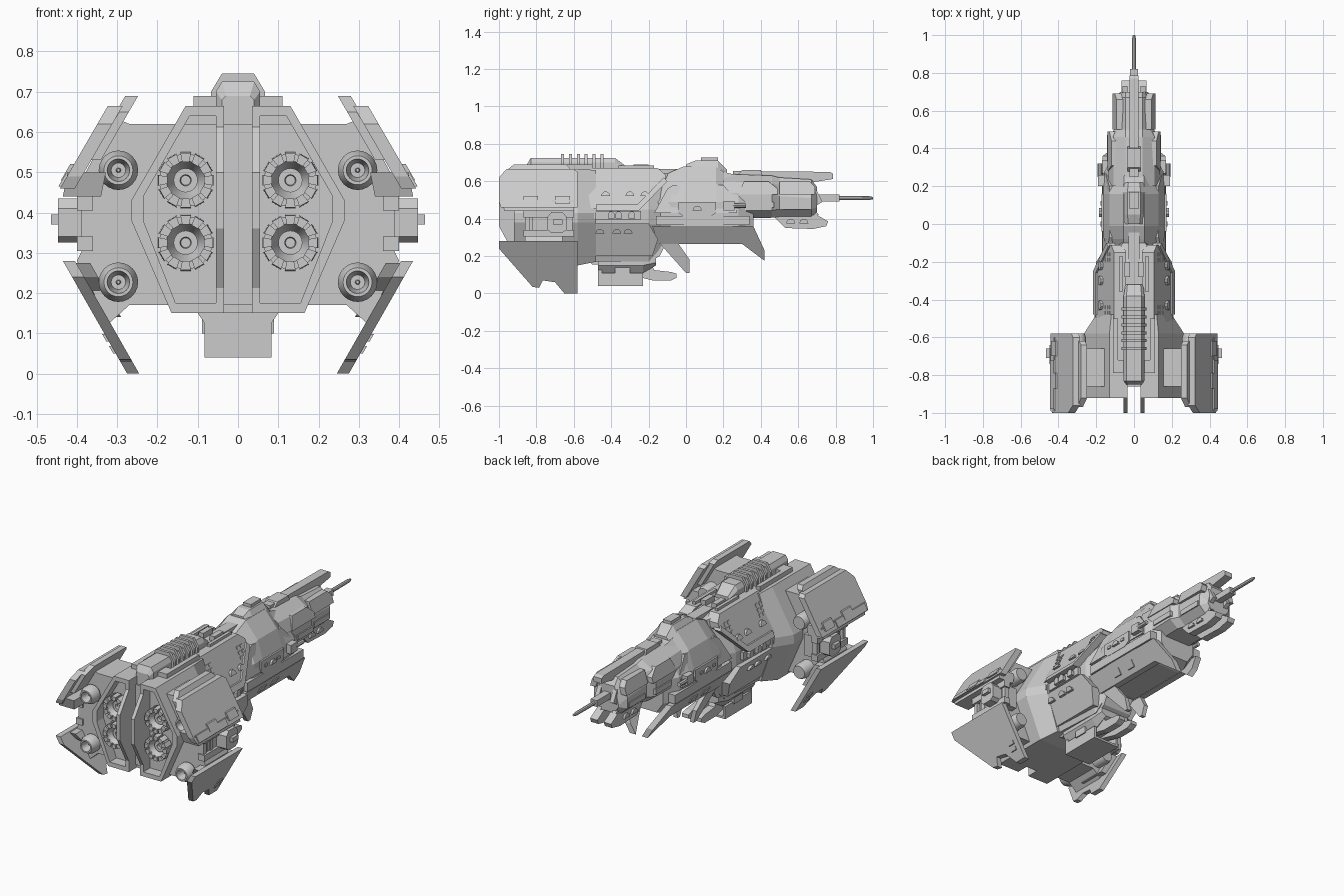
import bpy, bmesh, math

def make(name, verts, faces, smooth=False):
    me = bpy.data.meshes.new(name)
    me.from_pydata(verts, [], faces)
    bm = bmesh.new(); bm.from_mesh(me)
    bmesh.ops.recalc_face_normals(bm, faces=bm.faces)
    bm.to_mesh(me); bm.free()
    ob = bpy.data.objects.new(name, me)
    bpy.context.collection.objects.link(ob)
    if smooth:
        bpy.ops.object.select_all(action='DESELECT')
        ob.select_set(True); bpy.context.view_layer.objects.active = ob
        bpy.ops.object.shade_smooth_by_angle(angle=math.radians(30))
    return ob

def stack(name, rings, caps=True, mirror=False, smooth=False):
    """Skin a list of equal-length rings; optionally add the x-mirrored copy."""
    verts, faces, n = [], [], len(rings[0])
    for s in ((1, -1) if mirror else (1,)):
        o = len(verts)
        verts += [(s * x, y, z) for r in rings for x, y, z in r]
        for i in range(len(rings) - 1):
            for j in range(n):
                a, b = o + i * n + j, o + i * n + (j + 1) % n
                faces.append((a, b, b + n, a + n))
        if caps:
            faces += [tuple(range(o, o + n)), tuple(range(o + (len(rings) - 1) * n, o + len(rings) * n))]
    return make(name, verts, faces, smooth)

def prism(name, pts, x0, x1, k=0, z0=0, mirror=True):
    """Side profile (y, z) extruded over x, leaning by k per unit z."""
    return stack(name, [[(x + k * (z - z0), y, z) for y, z in pts] for x in (x0, x1)], mirror=mirror)

def box(name, x, y, z, k=0, mirror=True):
    pts = [(y[0], z[0]), (y[1], z[0]), (y[1], z[1]), (y[0], z[1])]
    return prism(name, pts, x[0], x[1], k, z[0], mirror)

def loft(name, stations):
    """Stations (y, half section from top to bottom)."""
    return stack(name, [[(x, y, z) for x, z in h] + [(-x, y, z) for x, z in reversed(h)] for y, h in stations])

def lathe(name, cx, cz, prof, n=24, mirror=True):
    ring = lambda r, y: [(cx + r * math.cos(2 * math.pi * i / n), y, cz + r * math.sin(2 * math.pi * i / n)) for i in range(n)]
    return stack(name, [ring(r, y) for r, y in prof], mirror=mirror, smooth=n > 8)

# Rear hull and arm block carrying the wings
HEX = [(.13, .665), (.265, .43), (.265, .38), (.165, .15)]
loft("rear_hull", [(-.85, HEX), (-.58, HEX), (-.48, [(.12, .66), (.2, .43), (.2, .38), (.13, .17)])])
loft("wing_arms", [(y, [(.27, .62), (.305, .635), (.40, .46), (.37, .41), (.37, .34), (.40, .28), (.32, .125), (.27, .17)]) for y in (-.86, -.66)])
box("arm_joint", (.3, .385), (-.82, -.62), (.31, .43))

# Engine frames with recessed bays
out = [(.035, .665), (.13, .665), (.265, .43), (.265, .38), (.165, .15), (.035, .15)]
inn = [(.055, .64), (.12, .64), (.235, .44), (.235, .38), (.155, .175), (.055, .175)]
stack("engine_frame", [[(x, y, z) for x, z in l] for l, y in ((out, -.84), (out, -.92), (inn, -.92), (inn, -.84))], mirror=True)
prism("engine_divider", [(-.9, .64), (-1, .5), (-1, .36), (-.9, .175)], .035, .055)

# Main thrusters with toothed rims, and small side nozzles
for z in (.48, .325):
    lathe("main_thruster", .13, z, [(.05, -.84), (.066, -.905), (.048, -.905), (.03, -.86), (.03, -.885), (.014, -.885), (.012, -.87)])
    for i in range(12):
        a = 2 * math.pi * i / 12
        def seg(y, r0, r1):
            return [(.13 + r * math.cos(a + d), y, z + r * math.sin(a + d))
                    for r, d in ((r0, -.19), (r1, -.19), (r1, .19), (r0, .19))]
        stack("thruster_tooth", [seg(-.87, .052, .071), seg(-.92, .046, .069)], mirror=True)
for z in (.505, .227):
    lathe("side_nozzle", .297, z, [(.035, -.58), (.042, -.6), (.042, -.86), (.049, -.87), (.049, -.9), (.036, -.93),
                                   (.028, -.93), (.018, -.88), (.006, -.88), (.004, -.9)])

# Upper wings: outer armour, inner layer, lower lip
K = -.58
prism("upper_wing", [(-1, .49), (-.99, .46), (-.58, .46), (-.58, .65), (-.6, .665), (-.96, .665), (-1, .62)], .405, .442, K, .46)
prism("upper_wing_plate", [(-.97, .53), (-.62, .53), (-.62, .67), (-.64, .69), (-.92, .69), (-.97, .65)], .358, .39, K, .5)
prism("upper_wing_lip", [(-.97, .44), (-.6, .44), (-.6, .5), (-.99, .5)], .34, .435, -.2, .44)
box("upper_wing_strip", (.43, .446), (-.98, -.72), (.465, .5), K)
for y in (-.83, -.66):
    box("wing_latch", (.42, .44), (y - .04, y + .04), (.48, .52), K)
# Lower wings with notched tips
L = .57
prism("lower_wing", [(-1, .28), (-1, .24), (-.82, .035), (-.785, .03), (-.765, .07), (-.70, .06), (-.65, 0), (-.58, 0), (-.58, .28)],
      .405, .435, L, .28)
prism("lower_wing_root", [(-.92, .275), (-.9, .24), (-.78, .14), (-.62, .14), (-.62, .275)], .37, .41, L, .28)
for z in (.05, .08):
    box("lower_wing_vent", (.285 + (z - .05) * L, .31 + (z - .05) * L), (-.65, -.61), (z, z + .018), L)
# Side pods between the wings
prism("side_pod", [(-.74, .34), (-.72, .325), (-.66, .325), (-.64, .34), (-.64, .41), (-.66, .435), (-.72, .435), (-.74, .41)], .375, .447)
box("pod_cap", (.44, .465), (-.71, -.66), (.37, .395))
box("pod_rail", (.36, .4), (-.87, -.6), (.405, .44))
box("pod_rail", (.36, .4), (-.87, -.6), (.305, .34))
for y in (-.85, -.79, -.62):
    box("pod_clamp", (.36, .39), (y - .012, y + .012), (.32, .42))

# Middle hull: core, armour panels, machinery band
loft("middle_hull", [(-.56, [(.1, .66), (.185, .45), (.185, .37), (.12, .17)]), (-.2, [(.1, .66), (.17, .45), (.17, .37), (.1, .17)]),
                     (-.1, [(.06, .64), (.12, .45), (.12, .37), (.08, .28)])])
prism("upper_armour", [(-.56, .455), (-.26, .455), (-.11, .6), (-.11, .635), (-.15, .67), (-.56, .67)], .14, .204, -.46, .455)
prism("armour_edge", [(-.48, .445), (-.25, .445), (-.1, .6), (-.12, .62), (-.26, .475), (-.48, .475)], .17, .213, -.46, .455)
prism("lower_armour", [(-.56, .2), (-.56, .375), (-.2, .375), (-.15, .29), (-.18, .2)], .14, .2, .38, .375)
box("machinery_band", (.15, .19), (-.54, -.24), (.395, .44))
for y in (-.5, -.4, -.36, -.29):
    prism("machinery_block", [(y - .018, .4), (y + .018, .4), (y + .018, .425), (y + .008, .437), (y - .008, .437), (y - .018, .425)], .18, .208)

def dome(y, z, x, k):
    prism("window_hood", [(y - .024, z), (y + .024, z), (y + .02, z + .014), (y + .008, z + .024), (y - .008, z + .024), (y - .02, z + .014)], x - .02, x + .014, k, z)
for y in (-.43, -.3, -.22):
    dome(y, .52, .173, -.46)
for y in (-.46, -.37, -.31):
    dome(y, .32, .179, .38)
for y in (-.47, -.44, -.19, -.16):
    for z in (.565, .59, .615):
        box("small_window", (.194 - .46 * (z - .455), .211 - .46 * (z - .455)), (y - .009, y + .009), (z - .008, z + .008), -.46)
box("deck_rail", (.06, .078), (-.36, -.17), (.65, .685))
box("deck_plate", (.085, .11), (-.79, -.5), (.65, .69))
box("deck_hatch", (.02, .05), (-.28, -.2), (.65, .69))

# Dorsal spine with ribs
S = [(.04, .725), (.055, .7), (.055, .66)]
loft("dorsal_spine", [(-.85, [(.03, .69), (.04, .68), (.04, .66)]), (-.83, S), (-.38, S), (-.32, [(.035, .68), (.045, .67), (.05, .65)])])
loft("dorsal_base", [(y, [(.1, .69), (.11, .68), (.11, .65)]) for y in (-.79, -.72)])
for i in range(6):
    y = -.66 + i * .042
    loft("dorsal_rib", [(v, [(.04, .745), (.067, .7), (.067, .66)]) for v in (y - .008, y + .008)])

# Belly hangar and its guns
loft("hangar_neck", [(-.47, [(.1, .19), (.1, .15), (.065, .1)]), (-.23, [(.1, .19), (.1, .15), (.065, .11)]), (-.16, [(.09, .19), (.09, .165), (.06, .15)])])
box("hangar_floor", (-.083, .083), (-.47, -.23), (.04, .052), mirror=False)
box("hangar_wall", (.068, .083), (-.47, -.23), (.04, .11))
box("hangar_back", (-.083, .083), (-.47, -.45), (.04, .14), mirror=False)
box("hangar_bracket", (.06, .09), (-.38, -.3), (.1, .17))
prism("belly_gun", [(-.34, .17), (-.19, .165), (-.17, .125), (-.08, .115), (-.05, .105), (-.05, .085), (-.08, .07), (-.18, .07), (-.3, .1)], .02, .06)
prism("belly_keel", [(-.56, .2), (-.5, .155), (-.22, .155), (-.14, .2), (-.1, .28), (-.5, .28)], -.09, .09, mirror=False)

# Forward hull
def fs(t, tx, w, b=.27):
    return [(tx, t), (w * .8, t - .09), (w, .49), (w, .36), (w * .62, b)]
loft("forward_hull", [(-.18, fs(.6, .05, .12, .29)), (-.08, fs(.65, .055, .16)), (-.01, fs(.68, .055, .162)), (.16, fs(.68, .055, .162)),
                      (.2, fs(.65, .055, .162)), (.28, fs(.63, .05, .155)), (.36, fs(.61, .04, .11, .3))])
prism("forward_armour", [(-.17, .43), (-.1, .56), (-.07, .58), (.2, .58), (.27, .5), (.27, .43)], .12, .168, -.25, .43)
prism("forward_skirt", [(-.18, .36), (-.15, .265), (.3, .265), (.42, .175), (.42, .23), (.36, .36)], .13, .166, .6, .36)
prism("belly_fin", [(-.16, .29), (0, .11), (.02, .11), (.02, .18), (-.05, .28)], .08, .105, .25, .28)
box("forward_band", (.13, .17), (-.16, .34), (.365, .415))
prism("band_frame", [(-.04, .43), (-.01, .41), (.13, .41), (.16, .43), (.16, .49), (-.04, .49)], .15, .172)
dome(.06, .445, .17, 0)
for y in (0, .11):
    box("band_light", (.16, .178), (y - .012, y + .012), (.45, .465))
for y in (.02, .13):
    box("skirt_port", (.13, .123), (y - .025, y + .025), (.29, .325), .6)
# Side guns
box("gun_mount", (.155, .19), (.2, .26), (.445, .495))
lathe("gun_barrel", .18, .47, [(.012, .25), (.012, .32)], 8)
# Bridge on top
loft("bridge", [(.0, [(.03, .69), (.06, .67)]), (.05, [(.035, .71), (.06, .67)]), (.17, [(.035, .71), (.06, .67)]), (.22, [(.03, .66), (.05, .64)])])
box("bridge_cap", (-.025, .025), (.08, .17), (.7, .727), mirror=False)
box("neck_spine", (-.03, .03), (-.2, .03), (.58, .665), mirror=False)

# Front neck and nose
def ns(w, t, b):
    return [(.045, t), (w * .8, t - .04), (w, t - .1), (w, b + .04), (w * .6, b)]
loft("front_neck", [(.2, ns(.135, .64, .4)), (.46, ns(.135, .63, .405)), (.5, ns(.105, .62, .41)), (.67, ns(.105, .61, .41)), (.7, ns(.07, .57, .42))])
prism("neck_armour", [(.28, .53), (.31, .6), (.44, .6), (.49, .56), (.49, .53)], .1, .14, -.3, .53)
prism("nose_armour", [(.5, .53), (.5, .6), (.66, .6), (.69, .57), (.69, .53)], .08, .114, -.3, .53)
box("neck_strip", (.12, .142), (.33, .47), (.46, .49))
box("neck_strip", (.09, .111), (.52, .66), (.45, .48))
prism("chin", [(.46, .42), (.53, .35), (.68, .345), (.75, .36), (.76, .385), (.7, .42)], .02, .065)
for y in (.56, .63):
    dome(y, .375, .062, 0)
prism("nose_jaw", [(.66, .42), (.71, .42), (.68, .46), (.73, .49), (.7, .55), (.66, .57)], .035, .06)
prism("top_lance", [(.25, .6), (.25, .655), (.77, .65), (.785, .64), (.785, .612), (.68, .595)], -.025, .025, mirror=False)
prism("lance_block", [(.24, .6), (.3, .66), (.4, .66), (.42, .6)], -.035, .035, mirror=False)
# Long nose barrel
box("barrel_sleeve", (-.02, .02), (.65, .82), (.493, .528), mirror=False)
lathe("barrel", 0, .51, [(.011, .75), (.01, .98), (.006, 1)], 8, mirror=False)
